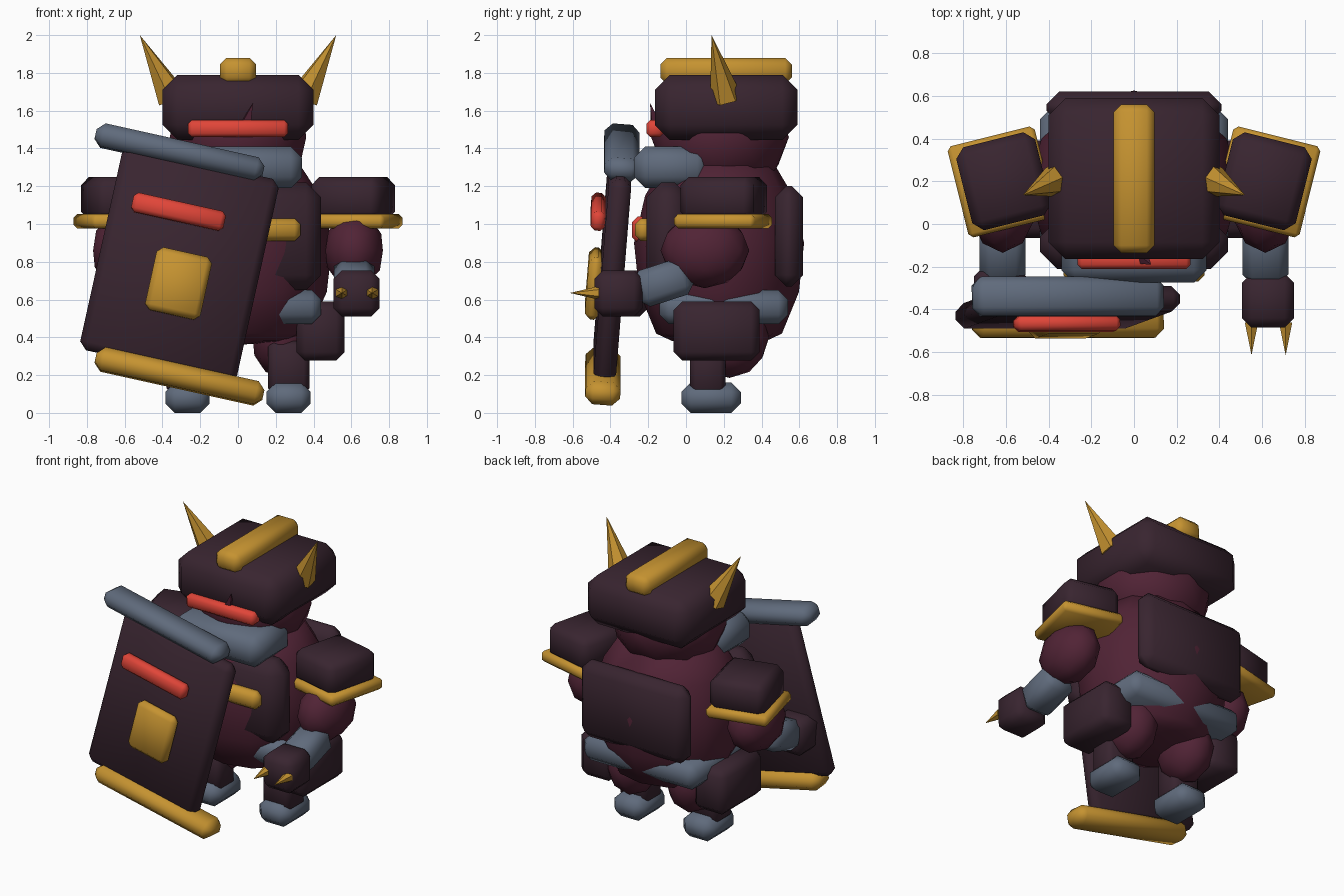
import bpy, bmesh, math
from mathutils import Vector, Matrix, Euler

if "Cube" in bpy.data.objects:
    bpy.data.objects.remove(bpy.data.objects["Cube"], do_unlink=True)


def material(name, rgb):
    m = bpy.data.materials.new(name)
    m.use_nodes = True
    m.diffuse_color = (*rgb, 1)
    m.node_tree.nodes["Principled BSDF"].inputs["Base Color"].default_value = (*rgb, 1)
    return m


DARK = material("dark plum armour", (0.040, 0.018, 0.029))
MAROON = material("maroon skin", (0.082, 0.017, 0.036))
GOLD = material("gold", (0.56, 0.29, 0.03))
STEEL = material("blue grey steel", (0.115, 0.145, 0.20))
RED = material("red", (0.75, 0.06, 0.04))
parts = []


def finish(name, bm, mat):
    bmesh.ops.recalc_face_normals(bm, faces=bm.faces)
    mesh = bpy.data.meshes.new(name)
    bm.to_mesh(mesh)
    bm.free()
    mesh.materials.append(mat)
    ob = bpy.data.objects.new(name, mesh)
    bpy.context.collection.objects.link(ob)
    parts.append(ob)
    return ob


def box(name, mat, centre, size, bevel, rot=(0, 0, 0)):
    """Chamfered block, rotation in degrees."""
    bm = bmesh.new()
    bmesh.ops.create_cube(bm, size=1)
    bmesh.ops.scale(bm, vec=size, verts=bm.verts)
    bmesh.ops.bevel(bm, geom=bm.edges[:], offset=bevel, segments=1, affect='EDGES')
    turn = Euler([math.radians(a) for a in rot]).to_matrix().to_4x4()
    bm.transform(Matrix.Translation(centre) @ turn)
    return finish(name, bm, mat)


def span(name, mat, x, y, z, bevel):
    """Chamfered block from its limits on each axis."""
    lims = (x, y, z)
    return box(name, mat, [(a + b) / 2 for a, b in lims], [b - a for a, b in lims], bevel)


def ball(name, mat, centre, radii):
    bm = bmesh.new()
    bmesh.ops.create_icosphere(bm, subdivisions=2, radius=1)
    bmesh.ops.scale(bm, vec=radii, verts=bm.verts)
    bmesh.ops.translate(bm, vec=centre, verts=bm.verts)
    return finish(name, bm, mat)


def spike(name, mat, base, tip, radius, sides=6):
    bm = bmesh.new()
    axis = Vector(tip) - Vector(base)
    bmesh.ops.create_cone(bm, cap_ends=True, segments=sides, radius1=radius,
                          radius2=0, depth=axis.length)
    turn = axis.to_track_quat('Z', 'Y').to_matrix().to_4x4()
    bm.transform(Matrix.Translation(Vector(base) + axis / 2) @ turn)
    return finish(name, bm, mat)


# Barrel-shaped torso, a profile spun around its axis
bm = bmesh.new()
profile = [(0, .36), (.55, .38), (.74, .42), (.94, .64), (1, .9), (.87, 1.15), (.66, 1.31), (0, 1.36)]
ring = [bm.verts.new((r, 0, z)) for r, z in profile]
outline = [bm.edges.new(pair) for pair in zip(ring, ring[1:])]
bmesh.ops.spin(bm, geom=ring + outline, cent=(0, 0, 0), axis=(0, 0, 1),
               angle=math.tau, steps=12, use_merge=True)
bmesh.ops.remove_doubles(bm, verts=bm.verts, dist=0.001)
bmesh.ops.scale(bm, vec=(.5, .45, 1), verts=bm.verts)
bmesh.ops.translate(bm, vec=(0, .175, 0), verts=bm.verts)
finish("torso", bm, MAROON)

# Torso armour
span("chest_plate", DARK, (-.44, .44), (-.21, .02), (.65, 1.22), .08)
span("back_plate", DARK, (-.41, .41), (.47, .62), (.67, 1.2), .06)
span("belt", STEEL, (-.44, .44), (-.14, .54), (.47, .65), .05)
span("chest_bar", GOLD, (-.33, .33), (-.27, -.18), (.91, 1.03), .03)
span("chest_gem", RED, (-.08, .08), (-.285, -.2), (.9, 1.04), .03)
span("collar", STEEL, (-.34, .34), (-.275, .12), (1.19, 1.41), .06)

# Head and helmet
ball("head", MAROON, (0, .18, 1.46), (.38, .365, .32))
spike("nose", MAROON, (.03, -.15, 1.5), (.08, -.19, 1.64), .045, 4)
span("helmet", DARK, (-.4, .4), (-.165, .59), (1.445, 1.79), .08)
span("helmet_crest", GOLD, (-.095, .095), (-.135, .56), (1.74, 1.88), .035)
span("visor", RED, (-.265, .265), (-.21, -.12), (1.46, 1.55), .02)

# Paired parts, one of each per side
for side, s in (("left", 1), ("right", -1)):
    def both(lo, hi):
        return sorted((s * lo, s * hi))

    spike(side + "_horn", GOLD, (s * .35, .21, 1.67), (s * .52, .135, 2.0), .085)
    box(side + "_shoulder_pad", DARK, (s * .61, .2, 1.135), (.38, .4, .23), .045, (0, 0, -14 * s))
    box(side + "_shoulder_trim", GOLD, (s * .62, .197, 1.015), (.42, .44, .075), .02, (0, 0, -14 * s))
    ball(side + "_upper_arm", MAROON, (s * .615, .1, .86), (.16, .235, .2))
    box(side + "_forearm", STEEL, (s * .615, -.12, .69), (.215, .3, .2), .045, (18, 0, 0))
    back = 0 if s > 0 else .03
    span(side + "_hand", DARK, both(.505, .75), (-.485 + back, -.23 + back), (.51, .755), .045)
    span(side + "_hip_plate", DARK, both(.31, .565), (-.065, .39), (.277, .59), .045)
    ball(side + "_thigh", MAROON, (s * .23, .23, .4), (.16, .21, .215))
    span(side + "_shin", DARK, both(.16, .378), (.02, .21), (.1, .38), .03)
    span(side + "_foot", STEEL, both(.15, .385), (-.025, .29), (0, .16), .05)

# Claws on the free hand
for i, x in enumerate((.55, .71)):
    spike("claw_%d" % (i + 1), GOLD, (x, -.46, .635), (x, -.615, .635), .036)

# Tilted shield with rims, stripe and boss
tilt = (-4.5, 12.5, 0)
box("shield", DARK, (-.31, -.39, .785), (.85, .12, 1.1), .04, tilt)
box("shield_top_rim", STEEL, (-.31, -.34, 1.378), (.91, .185, .125), .04, tilt)
box("shield_bottom_rim", GOLD, (-.31, -.44, .193), (.91, .185, .125), .04, tilt)
box("shield_stripe", RED, (-.315, -.465, 1.065), (.5, .075, .105), .022, tilt)
box("shield_boss", GOLD, (-.315, -.485, .685), (.3, .08, .34), .03, tilt)

# Soft shading across chamfers, sharp only at strong corners
bpy.ops.object.select_all(action='DESELECT')
for ob in parts:
    ob.select_set(True)
bpy.context.view_layer.objects.active = parts[0]
bpy.ops.object.shade_smooth_by_angle(angle=math.radians(50))
